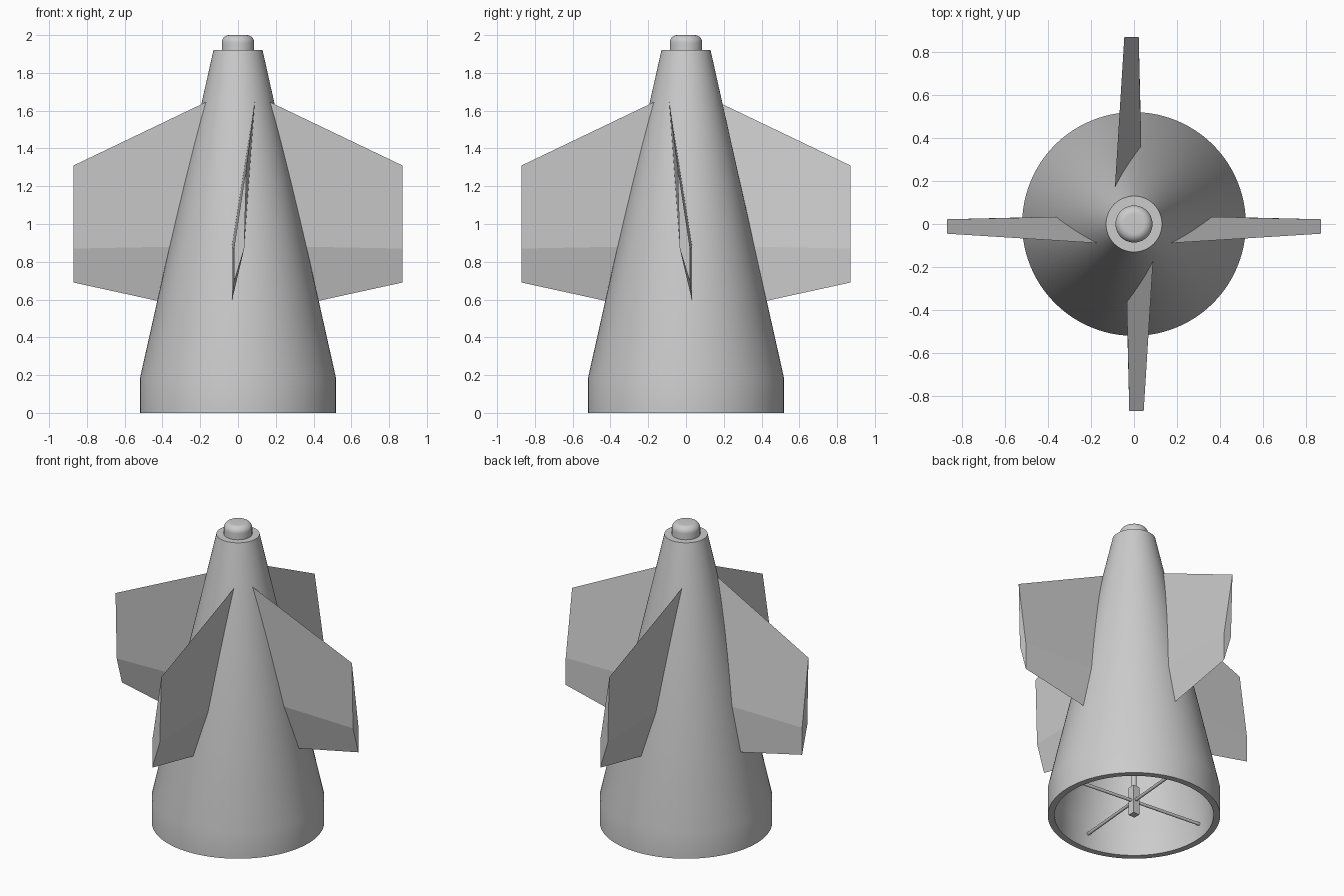
import bpy, bmesh, math
from mathutils import Matrix, Vector

cube = bpy.data.objects.get("Cube")
if cube:
    bpy.data.objects.remove(cube, do_unlink=True)

GREY = (0.6, 0.6, 0.6, 1.0)
grey = bpy.data.materials.new("plain grey")
grey.use_nodes = True
grey.diffuse_color = GREY
grey.node_tree.nodes["Principled BSDF"].inputs["Base Color"].default_value = GREY

BASE_R, TOP_R, BAND_Z, TOP_Z, WALL = 0.52, 0.13, 0.18, 1.92, 0.04


def finish(name, bm, smooth=False):
    """Turn a bmesh into a grey object."""
    bmesh.ops.recalc_face_normals(bm, faces=bm.faces)
    mesh = bpy.data.meshes.new(name)
    bm.to_mesh(mesh)
    bm.free()
    mesh.materials.append(grey)
    obj = bpy.data.objects.new(name, mesh)
    bpy.context.collection.objects.link(obj)
    if smooth:
        bpy.ops.object.select_all(action='DESELECT')
        obj.select_set(True)
        bpy.context.view_layer.objects.active = obj
        bpy.ops.object.shade_smooth_by_angle(angle=math.radians(35))
    return obj


def lathe(name, profile, steps=96):
    """Revolve (radius, height) points around the z axis."""
    bm = bmesh.new()
    verts = [bm.verts.new((r, 0, z)) for r, z in profile]
    edges = [bm.edges.new(pair) for pair in zip(verts, verts[1:])]
    bmesh.ops.spin(bm, geom=verts + edges, cent=(0, 0, 0), axis=(0, 0, 1),
                   angle=math.tau, steps=steps)
    bmesh.ops.remove_doubles(bm, verts=bm.verts, dist=1e-5)
    return finish(name, bm, smooth=True)


def rod(name, start, end, radius):
    """A round bar between two points."""
    start, end = Vector(start), Vector(end)
    axis = end - start
    turn = axis.to_track_quat('Z', 'Y').to_matrix().to_4x4()
    bm = bmesh.new()
    bmesh.ops.create_cone(bm, cap_ends=True, segments=16, radius1=radius, radius2=radius,
                          depth=axis.length, matrix=Matrix.Translation((start + end) / 2) @ turn)
    return finish(name, bm, smooth=True)


def cone_radius(z):
    return BASE_R + (TOP_R - BASE_R) * (z - BAND_Z) / (TOP_Z - BAND_Z)


# Hollow tapered body, open underneath
lathe("body_shell", [
    (0, TOP_Z), (TOP_R, TOP_Z), (BASE_R, BAND_Z), (BASE_R, 0),
    (BASE_R - WALL, 0), (BASE_R - WALL, BAND_Z),
    (TOP_R - WALL, TOP_Z - WALL), (0, TOP_Z - WALL)])

# Rounded knob on the nose
KNOB_R, ROUND = 0.086, 0.04
corner = [(KNOB_R - ROUND + ROUND * math.cos(a), 2 - ROUND + ROUND * math.sin(a))
          for a in (i * math.pi / 16 for i in range(9))]
lathe("nose_knob", [(0, 1.9), (KNOB_R, 1.9)] + corner + [(0, 2)], steps=64)


# Twisted fins with a kite-shaped section, given as (sideways, height)
ROOT = [(0.09, 1.655), (-0.033, 0.88), (-0.033, 0.59), (0.033, 0.88)]
TIP = [(0.045, 1.31), (-0.022, 0.87), (-0.022, 0.69), (0.033, 0.87)]


def fin(name, degrees, side):
    bm = bmesh.new()
    root = [bm.verts.new((math.sqrt((cone_radius(z) - 0.015) ** 2 - t * t), side * t, z))
            for t, z in ROOT]
    tip = [bm.verts.new((0.87, side * t, z)) for t, z in TIP]
    bm.faces.new(root)
    bm.faces.new(tip)
    for i in range(4):
        j = (i + 1) % 4
        bm.faces.new((root[i], root[j], tip[j], tip[i]))
    bm.transform(Matrix.Rotation(math.radians(degrees), 4, 'Z'))
    return finish(name, bm)


fin("left_fin", 0, -1)
fin("back_fin", 90, 1)
fin("right_fin", 180, 1)
fin("front_fin", 270, 1)

# Inner hub, shaft and four spokes
hub = bmesh.new()
bmesh.ops.create_cube(hub, size=1, matrix=Matrix.Translation((0, 0, 0.1))
                      @ Matrix.Diagonal((0.046, 0.046, 0.19, 1)))
finish("inner_hub", hub)
rod("inner_shaft", (0, 0, 0.15), (0, 0, TOP_Z - 0.02), 0.016)
for i in range(4):
    a = math.radians(90 * i - 5)
    rod(f"inner_spoke_{i + 1}", (0, 0, 0.1),
        (0.49 * math.cos(a), 0.49 * math.sin(a), 0.1), 0.01)
